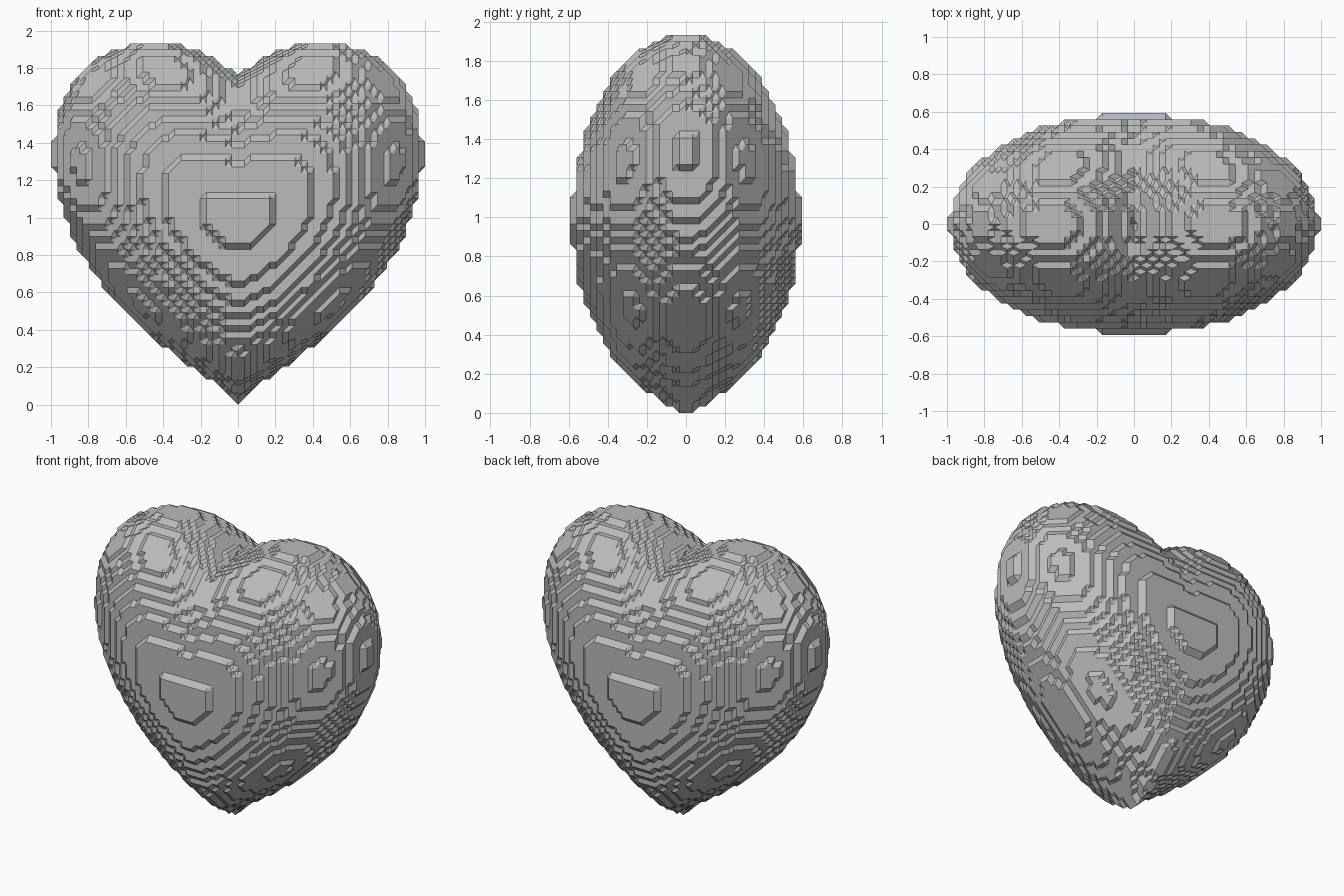
import bpy, bmesh
from itertools import product

if "Cube" in bpy.data.objects:
    bpy.data.objects.remove(bpy.data.objects["Cube"])

CELL = 2.5 / 64          # sampling step of the heart formula
SIZE = 2 / 59            # size of one cell in the model (59 cells wide)
NX, NY, NZ0, NZ1 = 31, 19, -27, 33


def solid(i, j, k):
    """True inside the heart-shaped solid."""
    x, y, z = i * CELL, j * CELL, k * CELL
    u = x * x + 2.25 * y * y + z * z - 1
    return u ** 3 - (x * x + 0.045 * y * y) * z ** 3 < 0


filled = {p for p in product(range(-NX, NX + 1), range(-NY, NY + 1), range(NZ0, NZ1 + 1))
          if solid(*p)}

# Cube corner rings, each counter-clockwise seen from outside
RINGS = []
for axis in range(3):
    for side in (0, 1):
        ring = []
        for a, b in ((0, 0), (1, 0), (1, 1), (0, 1)):
            c = [0, 0, 0]
            c[axis], c[(axis + 1) % 3], c[(axis + 2) % 3] = side, a, b
            ring.append(tuple(c))
        RINGS.append(ring if side else ring[::-1])


def cell_loops(cell):
    """Closed loops of edge midpoints that cut solid corners from empty ones."""
    follow = {}
    for ring in RINGS:
        pts = [tuple(cell[n] + c[n] for n in range(3)) for c in ring]
        ins = [p in filled for p in pts]
        for i in range(4):
            if not ins[i] and ins[(i + 1) % 4]:
                j = (i + 1) % 4
                while ins[(j + 1) % 4]:
                    j = (j + 1) % 4
                mid = lambda n: tuple(a + b for a, b in zip(pts[n], pts[(n + 1) % 4]))
                follow[mid(i)] = mid(j)
    while follow:
        start, nxt = follow.popitem()
        loop = [start]
        while nxt != start:
            loop.append(nxt)
            nxt = follow.pop(nxt)
        yield loop


# Heart: stepped surface with chamfered terraces
bm = bmesh.new()
verts = {}


def vert(m):
    if m not in verts:
        verts[m] = bm.verts.new((m[0] / 2 * SIZE, m[1] / 2 * SIZE, (m[2] / 2 + 25.5) * SIZE))
    return verts[m]


cells = {tuple(p[n] - o[n] for n in range(3)) for p in filled
         for o in product((0, 1), repeat=3)}
for cell in sorted(cells):
    for loop in cell_loops(cell):
        ring = [vert(m) for m in loop]
        for n in range(1, len(ring) - 1):
            tri = (ring[0], ring[n], ring[n + 1])
            if not bm.faces.get(tri):
                bm.faces.new(tri)

bmesh.ops.recalc_face_normals(bm, faces=bm.faces)
mesh = bpy.data.meshes.new("heart")
bm.to_mesh(mesh)
bm.free()

grey = bpy.data.materials.new("light grey")
grey.diffuse_color = (0.5, 0.5, 0.5, 1)
grey.use_nodes = True
grey.node_tree.nodes["Principled BSDF"].inputs["Base Color"].default_value = grey.diffuse_color
mesh.materials.append(grey)
heart = bpy.data.objects.new("heart", mesh)
bpy.context.collection.objects.link(heart)
